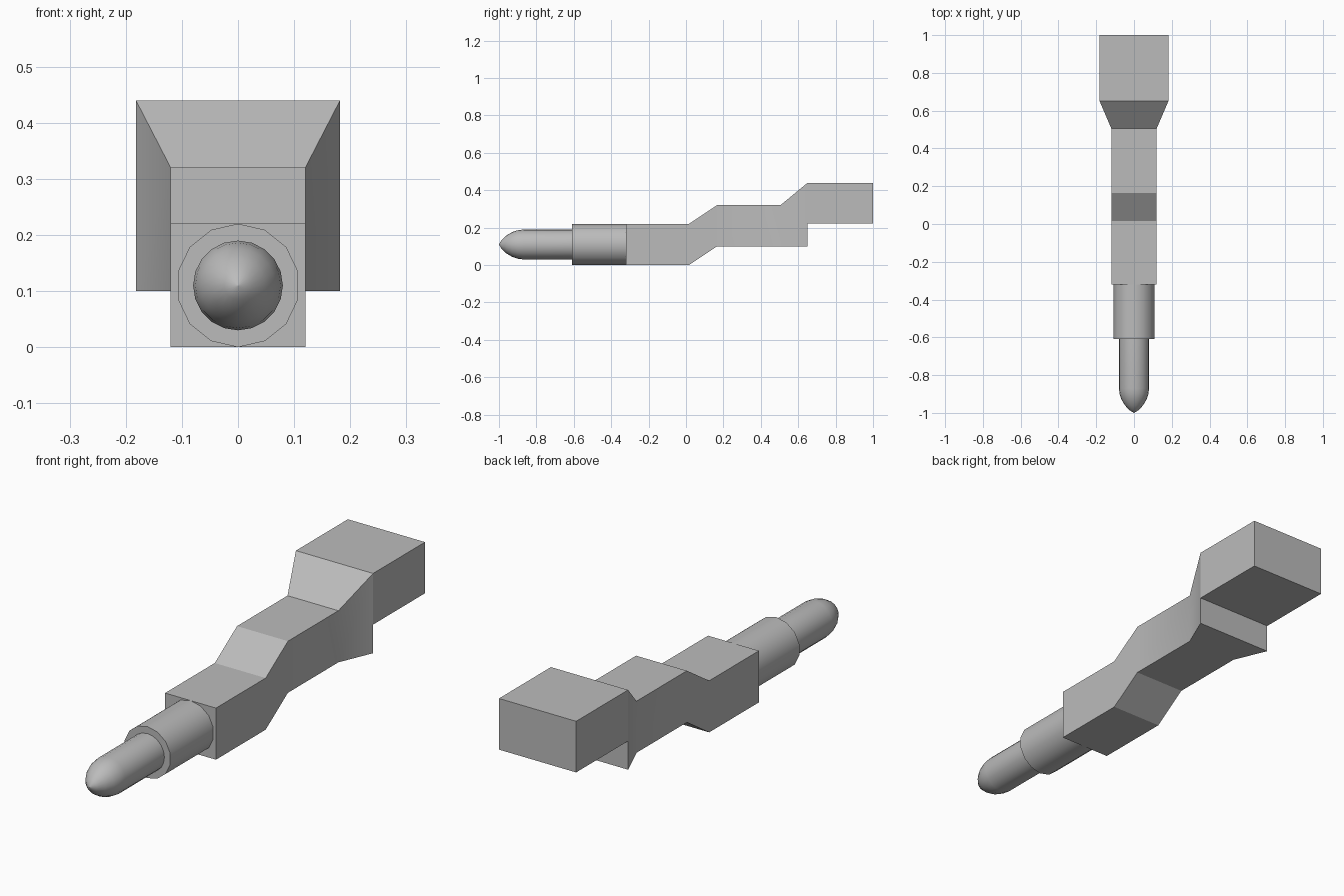
import bpy, bmesh
from math import sin, cos, pi, radians

cube = bpy.data.objects.get("Cube")
if cube:
    bpy.data.objects.remove(cube)

grey = bpy.data.materials.new("plain grey")
grey.use_nodes = True
colour = (0.5, 0.5, 0.5, 1)
grey.diffuse_color = colour
grey.node_tree.nodes["Principled BSDF"].inputs["Base Color"].default_value = colour


def loft(name, rings, angle):
    """Skin closed rings of equal size, cap both ends, smooth below an angle."""
    bm = bmesh.new()
    loops = [[bm.verts.new(p) for p in ring] for ring in rings]
    n = len(loops[0])
    for a, b in zip(loops, loops[1:]):
        for i in range(n):
            j = (i + 1) % n
            bm.faces.new((a[i], a[j], b[j], b[i]))
    bm.faces.new(loops[0])
    bm.faces.new(loops[-1])
    bmesh.ops.remove_doubles(bm, verts=bm.verts, dist=0.0001)
    bmesh.ops.recalc_face_normals(bm, faces=bm.faces)
    mesh = bpy.data.meshes.new(name)
    bm.to_mesh(mesh)
    bm.free()
    mesh.materials.append(grey)
    obj = bpy.data.objects.new(name, mesh)
    bpy.context.collection.objects.link(obj)
    bpy.ops.object.select_all(action='DESELECT')
    obj.select_set(True)
    bpy.context.view_layer.objects.active = obj
    bpy.ops.object.shade_smooth_by_angle(angle=radians(angle))
    return obj


def box_ring(y, half, low, high):
    return [(-half, y, low), (half, y, low), (half, y, high), (-half, y, high)]


def round_ring(y, radius, sides):
    return [(radius * sin(2 * pi * i / sides), y,
             0.11 + radius * cos(2 * pi * i / sides)) for i in range(sides)]


# Stepped body with the flared shoulder
body = [(-0.32, 0.12, 0, 0.22), (0.015, 0.12, 0, 0.22), (0.165, 0.12, 0.1, 0.32),
        (0.505, 0.12, 0.1, 0.32), (0.65, 0.182, 0.1, 0.44)]
loft("stepped_body", [box_ring(*s) for s in body], 30)

# Raised block at the rear
loft("rear_block", [box_ring(y, 0.182, 0.222, 0.44) for y in (0.65, 1.0)], 30)

# Collar in front of the body
loft("collar", [round_ring(y, 0.11, 14) for y in (-0.61, -0.31)], 40)

# Pin with a rounded nose
pin = [(-0.6, 0.08), (-0.87, 0.08), (-0.9, 0.076), (-0.93, 0.066),
       (-0.96, 0.048), (-0.985, 0.025), (-1.0, 0.001)]
loft("pin", [round_ring(y, r, 20) for y, r in pin], 40)
